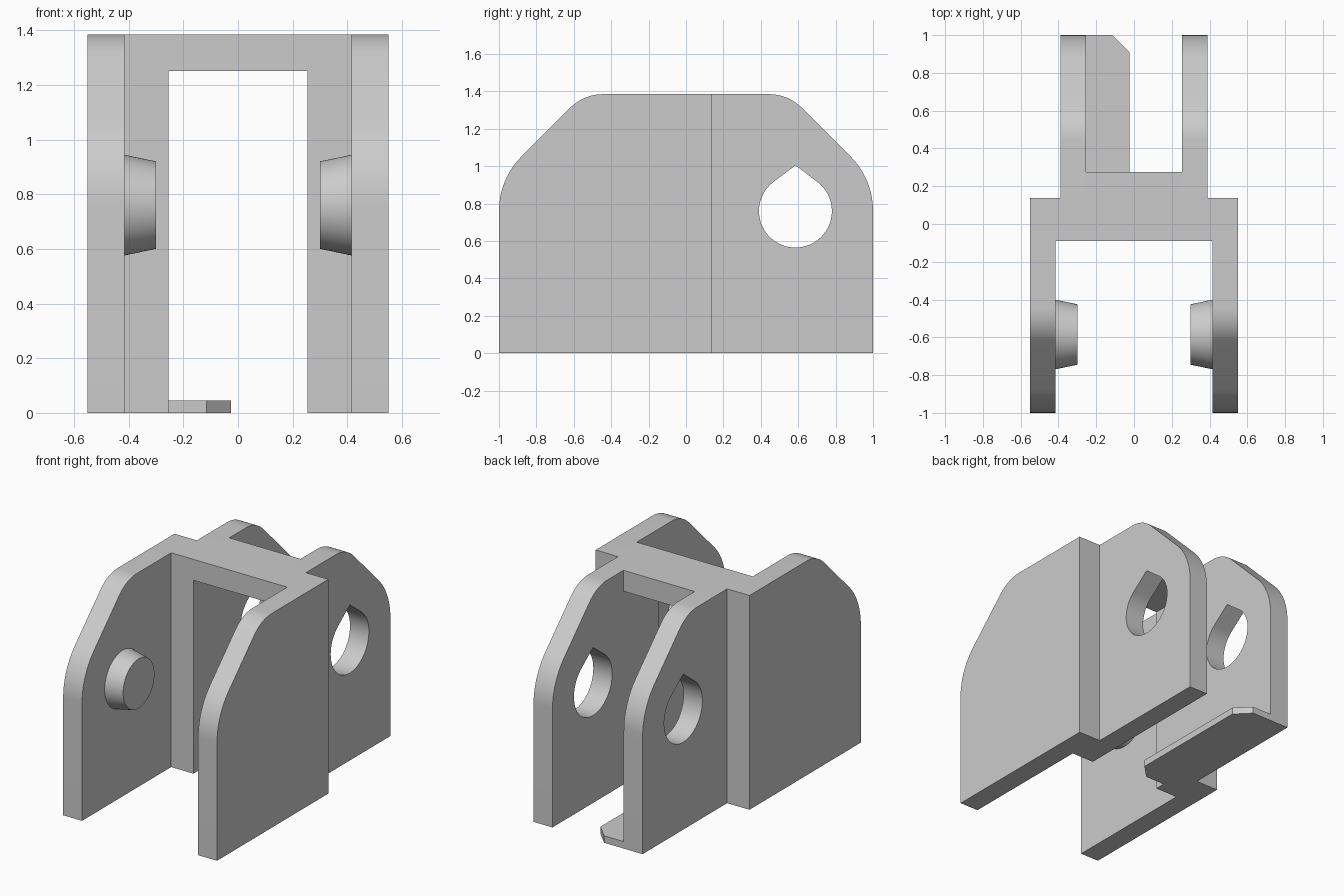
import bpy, bmesh
from math import sin, cos, radians, sqrt, acos, degrees

if "Cube" in bpy.data.objects:
    bpy.data.objects.remove(bpy.data.objects["Cube"])

# Main dimensions
HEIGHT = 1.385
PIVOT_Y, PIVOT_Z = 0.585, 0.76
HOLE_R, HOLE_PEAK = 0.195, 0.245
OUTER, FRONT_IN, BACK_OUT, BACK_IN = 0.55, 0.415, 0.39, 0.255
WEB_FRONT, WEB_BACK, LINTEL_BACK = -0.09, 0.137, 0.275

grey = bpy.data.materials.new("plain grey")
grey.use_nodes = True
colour = (0.6, 0.6, 0.6, 1)
grey.diffuse_color = colour
grey.node_tree.nodes["Principled BSDF"].inputs["Base Color"].default_value = colour


def arc(cx, cy, r, start, end, steps):
    angles = [radians(start + (end - start) * i / steps) for i in range(steps + 1)]
    return [(cx + r * cos(a), cy + r * sin(a)) for a in angles]


def prism(name, outline, axis, low, high):
    """Extrude a 2D outline along one axis; the other two keep their order."""
    def place(p, t):
        c = list(p)
        c.insert("xyz".index(axis), t)
        return c
    bm = bmesh.new()
    face = bm.faces.new([bm.verts.new(place(p, low)) for p in outline])
    top = bmesh.ops.extrude_face_region(bm, geom=[face])["geom"]
    for v in top:
        if isinstance(v, bmesh.types.BMVert):
            v.co = place([c for i, c in enumerate(v.co) if i != "xyz".index(axis)], high)
    bmesh.ops.recalc_face_normals(bm, faces=bm.faces[:])
    mesh = bpy.data.meshes.new(name)
    bm.to_mesh(mesh)
    bm.free()
    mesh.materials.append(grey)
    obj = bpy.data.objects.new(name, mesh)
    bpy.context.collection.objects.link(obj)
    return obj


def activate(obj):
    bpy.ops.object.select_all(action='DESELECT')
    obj.select_set(True)
    bpy.context.view_layer.objects.active = obj


def smooth(obj):
    activate(obj)
    bpy.ops.object.shade_smooth_by_angle(angle=radians(30))


def rectangle(a0, b0, a1, b1):
    return [(a0, b0), (a1, b0), (a1, b1), (a0, b1)]


# Side outline of a cheek: arc about the pivot, 45 degree slope, rounded top
def cheek_outline(direction, inner_y):
    big_r, top_r = 1 - PIVOT_Y, 0.25
    slope_sum = PIVOT_Y + PIVOT_Z + big_r * sqrt(2)
    top_z = HEIGHT - top_r
    top_y = slope_sum - top_r * sqrt(2) - top_z
    pts = [(1, 0)] + arc(PIVOT_Y, PIVOT_Z, big_r, 0, 45, 14)
    pts += arc(top_y, top_z, top_r, 45, 90, 10)
    pts = [(y * direction, z) for y, z in pts]
    return pts + [(inner_y, HEIGHT), (inner_y, 0)]


# Teardrop hole: circle with two tangents meeting at a peak
spread = degrees(acos(HOLE_R / HOLE_PEAK))
teardrop = arc(PIVOT_Y, PIVOT_Z, HOLE_R, 90 + spread, 450 - spread, 56)
teardrop.append((PIVOT_Y, PIVOT_Z + HOLE_PEAK))
cutter = prism("hole_cutter", teardrop, "x", -1, 1)
cutter.hide_render = True

for side, label in ((1, "left"), (-1, "right")):
    # Front cheek
    low, high = sorted((side * FRONT_IN, side * OUTER))
    smooth(prism(label + "_front_cheek", cheek_outline(-1, WEB_BACK), "x", low, high))

    # Back cheek with its pivot hole
    low, high = sorted((side * BACK_IN, side * BACK_OUT))
    cheek = prism(label + "_back_cheek", cheek_outline(1, WEB_BACK), "x", low, high)
    cut = cheek.modifiers.new("pivot hole", 'BOOLEAN')
    cut.operation, cut.solver, cut.object = 'DIFFERENCE', 'EXACT', cutter
    activate(cheek)
    bpy.ops.object.modifier_apply(modifier=cut.name)
    smooth(cheek)

    # Tapered pivot peg on the inside of the front cheek
    bpy.ops.mesh.primitive_cone_add(
        vertices=64, radius1=0.184, radius2=0.16, depth=0.115,
        location=(side * (FRONT_IN - 0.0575), -PIVOT_Y, PIVOT_Z),
        rotation=(0, radians(-90 * side), 0))
    peg = bpy.context.object
    peg.name = label + "_pivot_peg"
    peg.data.materials.append(grey)
    smooth(peg)

bpy.data.objects.remove(cutter)

# Portal web joining the cheeks, and the back part of its lintel
LINTEL_Z = 1.25
portal = [(-FRONT_IN, 0), (-BACK_IN, 0), (-BACK_IN, LINTEL_Z), (BACK_IN, LINTEL_Z),
          (BACK_IN, 0), (FRONT_IN, 0), (FRONT_IN, HEIGHT), (-FRONT_IN, HEIGHT)]
prism("portal_web", portal, "y", WEB_FRONT, WEB_BACK)
prism("lintel_back", rectangle(-BACK_IN, LINTEL_Z, BACK_IN, HEIGHT), "y", WEB_BACK, LINTEL_BACK)

# Thin floor tab with two chamfered corners
TAB_IN, TAB_FRONT, CHAMFER = -0.025, -0.02, 0.09
tab = [(-BACK_IN, TAB_FRONT), (TAB_IN - CHAMFER, TAB_FRONT), (TAB_IN, TAB_FRONT + CHAMFER),
       (TAB_IN, 1 - CHAMFER), (TAB_IN - CHAMFER, 1), (-BACK_IN, 1)]
prism("floor_tab", tab, "z", 0, 0.045)
